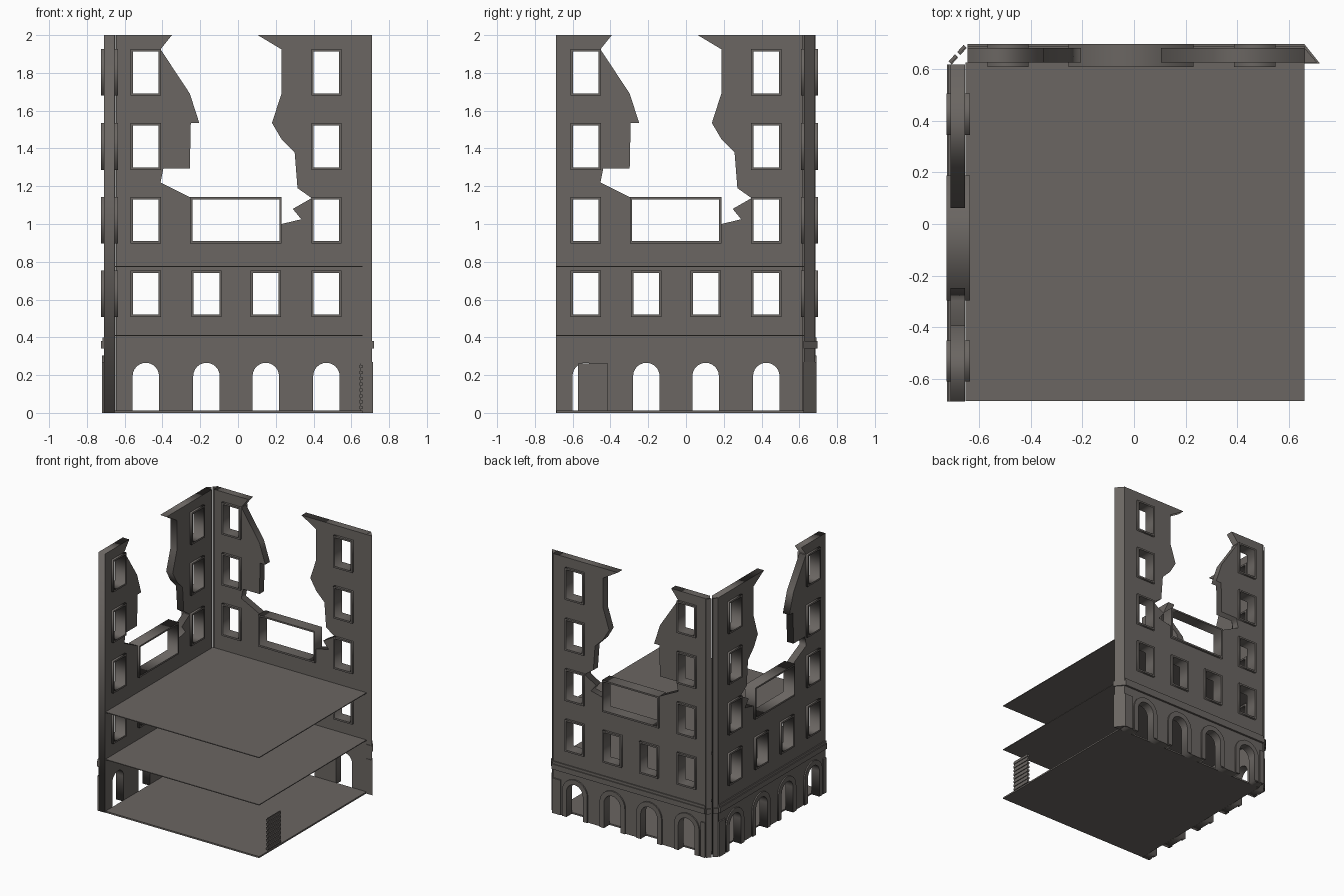
import bpy, bmesh, math
from mathutils import Matrix

if "Cube" in bpy.data.objects:
    bpy.data.objects.remove(bpy.data.objects["Cube"])

mat = bpy.data.materials.new("dark_stone")
mat.diffuse_color = (0.145, 0.132, 0.122, 1)
mat.use_nodes = True
mat.node_tree.nodes["Principled BSDF"].inputs["Base Color"].default_value = mat.diffuse_color

BACK = Matrix.Identity(4)
LEFT = Matrix.Translation((-0.028, -0.043, 0)) @ Matrix.Rotation(math.pi / 2, 4, 'Z')
SIDES = (("back", BACK), ("left", LEFT))


def finish(name, bm, m=BACK):
    bmesh.ops.remove_doubles(bm, verts=bm.verts, dist=1e-5)
    bmesh.ops.recalc_face_normals(bm, faces=bm.faces)
    bm.transform(m)
    me = bpy.data.meshes.new(name)
    bm.to_mesh(me)
    bm.free()
    me.materials.append(mat)
    ob = bpy.data.objects.new(name, me)
    bpy.context.collection.objects.link(ob)
    return ob


def plate(name, loops, y0, y1, m):
    """Upright plate from x/z outlines; inner loops become holes."""
    cu = bpy.data.curves.new(name + "_outline", 'CURVE')
    cu.dimensions = '2D'
    cu.fill_mode = 'BOTH'
    cu.extrude = (y1 - y0) / 2
    for pts in loops:
        s = cu.splines.new('POLY')
        s.points.add(len(pts) - 1)
        for p, (x, z) in zip(s.points, pts):
            p.co = (x, z, 0, 1)
        s.use_cyclic_u = True
    tmp = bpy.data.objects.new(name + "_tmp", cu)
    bpy.context.collection.objects.link(tmp)
    dg = bpy.context.evaluated_depsgraph_get()
    me = bpy.data.meshes.new_from_object(tmp.evaluated_get(dg))
    bm = bmesh.new()
    bm.from_mesh(me)
    bpy.data.objects.remove(tmp)
    bpy.data.curves.remove(cu)
    bpy.data.meshes.remove(me)
    up = Matrix.Translation((0, (y0 + y1) / 2, 0)) @ Matrix.Rotation(math.pi / 2, 4, 'X')
    bm.transform(up)
    return finish(name, bm, m)


def prism(name, plan, z0, z1, m=BACK):
    bm = bmesh.new()
    f = bm.faces.new([bm.verts.new((x, y, z0)) for x, y in plan])
    r = bmesh.ops.extrude_face_region(bm, geom=[f], use_keep_orig=True)
    vs = [v for v in r["geom"] if isinstance(v, bmesh.types.BMVert)]
    bmesh.ops.translate(bm, verts=vs, vec=(0, 0, z1 - z0))
    return finish(name, bm, m)


def box(name, x0, x1, y0, y1, z0, z1, m=BACK):
    return prism(name, [(x0, y0), (x1, y0), (x1, y1), (x0, y1)], z0, z1, m)


def rect(x0, x1, z0, z1):
    return [(x0, z0), (x1, z0), (x1, z1), (x0, z1)]


def arch(cx, r, z0, spring, n=12):
    """Open arch path from left foot over the top to right foot."""
    top = [(cx - r * math.cos(math.pi * i / n), spring + r * math.sin(math.pi * i / n))
           for i in range(n + 1)]
    return [(cx - r, z0)] + top + [(cx + r, z0)]


COLS = (-0.488, -0.167, 0.147, 0.468)
ROWS = (0.518, 0.908, 1.298, 1.69)
SPRING = 0.195

# Ragged broken edge, from the top left remnant down and up the right remnant
BREAK = [(-0.35, 2), (-0.41, 1.925), (-0.255, 1.69), (-0.205, 1.535), (-0.25, 1.535),
         (-0.255, 1.295), (-0.395, 1.295), (-0.41, 1.22), (-0.25, 1.14), (-0.25, 0.906),
         (0.23, 0.906), (0.23, 1.0), (0.335, 1.025), (0.29, 1.08), (0.39, 1.137),
         (0.315, 1.19), (0.30, 1.38), (0.23, 1.45), (0.18, 1.535), (0.23, 1.69),
         (0.23, 1.925), (0.105, 2)]

outline = [(-0.645, 0)]
for c in COLS:
    outline += arch(c, 0.07, 0, SPRING)
outline += [(0.66, 0), (0.66, 2)] + BREAK[::-1] + [(-0.645, 2)]

# Windows: all four on the first floor, only the outer two above
windows = [(c, z) for i, c in enumerate(COLS) for j, z in enumerate(ROWS)
           if j == 0 or i in (0, 3)]

for side, m in SIDES:
    # Main wall with window holes and arcade openings
    holes = [rect(c - 0.07, c + 0.07, z, z + 0.225) for c, z in windows]
    plate(side + "_wall", [outline] + holes, 0.626, 0.682, m)
    # Window frames standing proud on both faces
    for c, z in windows:
        plate(side + "_window_frame",
              [rect(c - 0.08, c + 0.08, z - 0.011, z + 0.236),
               rect(c - 0.068, c + 0.068, z + 0.002, z + 0.223)], 0.608, 0.698, m)
    plate(side + "_wide_window_frame",
          [rect(-0.253, 0.23, 0.898, 1.143), rect(-0.242, 0.219, 0.911, 1.131)],
          0.608, 0.698, m)
    # Raised arch surrounds and end pilasters on the outside
    for c in COLS:
        plate(side + "_arch_surround",
              [arch(c, 0.108, 0, SPRING) + arch(c, 0.07, 0, SPRING)[::-1]],
              0.675, 0.692, m)
    box(side + "_pilaster_a", -0.645, -0.61, 0.675, 0.692, 0, 0.27, m)
    box(side + "_pilaster_b", 0.59, 0.66, 0.675, 0.692, 0, 0.27, m)
    # String course above the arcade
    box(side + "_string_course", -0.645, 0.66, 0.675, 0.697, 0.34, 0.38, m)
    box(side + "_string_course_lip", -0.645, 0.66, 0.675, 0.69, 0.38, 0.40, m)

# Chamfered free end of the back wall
prism("end_chamfer", [(0.66, 0.626), (0.709, 0.626), (0.66, 0.682)], 0, 2)
prism("end_chamfer_base", [(0.66, 0.622), (0.715, 0.622), (0.66, 0.692)], 0, 0.27)
prism("end_chamfer_course", [(0.66, 0.622), (0.72, 0.622), (0.66, 0.697)], 0.34, 0.38)

# Two thin diagonal strips at the split corner
for k, (a, b) in enumerate((((-0.710, 0.622), (-0.685, 0.650)),
                            ((-0.677, 0.658), (-0.652, 0.686)))):
    plan = [a, b, (b[0] + 0.004, b[1] - 0.004), (a[0] + 0.004, a[1] - 0.004)]
    prism("corner_strip", plan, 0, 2)
    out = [(x - 0.008, y + 0.008) for x, y in (a, b)]
    prism("corner_course", [out[0], out[1], b, a], 0.34, 0.38)

# Floors
box("ground_floor", -0.653, 0.66, -0.685, 0.626, 0, 0.012)
box("first_floor", -0.653, 0.66, -0.685, 0.626, 0.407, 0.413)
box("second_floor", -0.653, 0.66, -0.685, 0.626, 0.772, 0.778)

# Small steep stair near the open corner
box("stair_back", 0.648, 0.652, -0.572, -0.412, 0.012, 0.262)
for i in range(8):
    z = 0.02 + i * 0.031
    box("stair_tread", 0.642, 0.658, -0.572, -0.412, z, z + 0.016)
